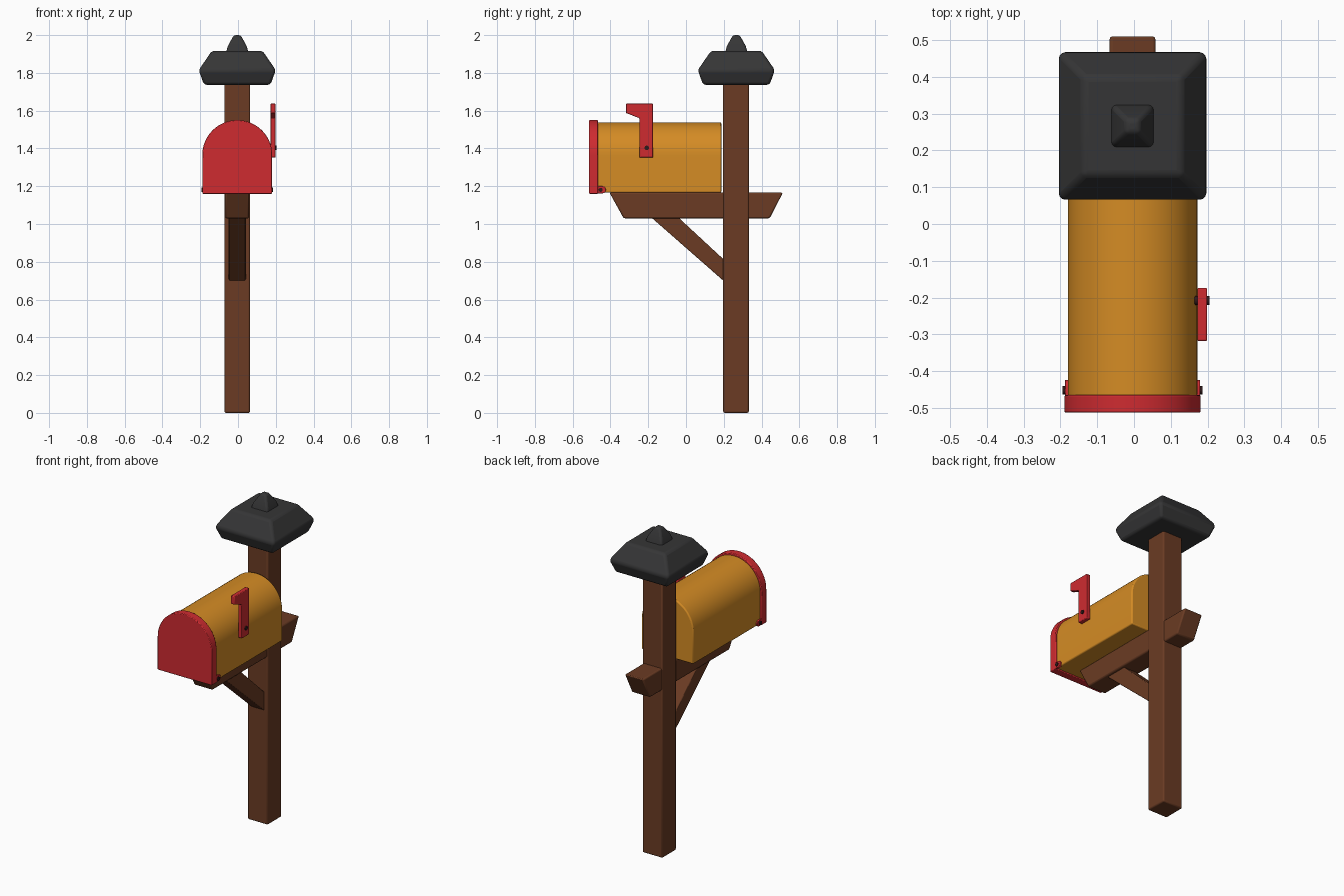
import bpy, bmesh, math
from mathutils import Vector

cube = bpy.data.objects.get("Cube")
if cube:
    bpy.data.objects.remove(cube, do_unlink=True)


def material(name, rgb):
    m = bpy.data.materials.new(name)
    m.use_nodes = True
    m.diffuse_color = (*rgb, 1)
    m.node_tree.nodes["Principled BSDF"].inputs["Base Color"].default_value = (*rgb, 1)
    return m


WOOD = material("brown wood", (0.145, 0.044, 0.017))
AMBER = material("amber paint", (0.66, 0.26, 0.018))
RED = material("red paint", (0.62, 0.024, 0.03))
SLATE = material("dark slate", (0.036, 0.036, 0.037))
DARK = material("dark pin", (0.03, 0.01, 0.01))
CX = -0.004   # centre line of the post and box
PY = 0.2645   # post centre


def finish(name, bm, mat, bevel=0.0, segments=2):
    bmesh.ops.recalc_face_normals(bm, faces=bm.faces)
    mesh = bpy.data.meshes.new(name)
    bm.to_mesh(mesh)
    bm.free()
    mesh.materials.append(mat)
    ob = bpy.data.objects.new(name, mesh)
    bpy.context.collection.objects.link(ob)
    if bevel:
        mod = ob.modifiers.new("soft edges", "BEVEL")
        mod.width = bevel
        mod.segments = segments
        mod.limit_method = "ANGLE"
        mod.angle_limit = math.radians(25)
    bpy.ops.object.select_all(action="DESELECT")
    ob.select_set(True)
    bpy.context.view_layer.objects.active = ob
    bpy.ops.object.shade_smooth_by_angle(angle=math.radians(35))
    return ob


def prism(name, points, depth, mat, bevel=0.0):
    """Extrude a closed outline of 3D points along a vector."""
    bm = bmesh.new()
    face = bm.faces.new([bm.verts.new(p) for p in points])
    new = bmesh.ops.extrude_face_region(bm, geom=[face])["geom"]
    bmesh.ops.translate(bm, vec=Vector(depth),
                        verts=[g for g in new if isinstance(g, bmesh.types.BMVert)])
    return finish(name, bm, mat, bevel)


def side_prism(name, outline, x0, x1, mat, bevel=0.0):
    return prism(name, [(x0, y, z) for y, z in outline], (x1 - x0, 0, 0), mat, bevel)


def arch_prism(name, half, z0, z1, y0, y1, mat, bevel):
    """Flat-bottomed, round-topped solid running front to back."""
    spring = z1 - half
    pts = [(CX - half, y0, z0), (CX + half, y0, z0)]
    for i in range(33):
        a = math.pi * i / 32
        pts.append((CX + half * math.cos(a), y0, spring + half * math.sin(a)))
    return prism(name, pts, (0, y1 - y0, 0), mat, bevel)


def square_stack(name, levels, mat, bevel):
    """Square rings (half width, height) joined from bottom to top."""
    bm = bmesh.new()
    rings = [[bm.verts.new((CX + sx * h, PY + 0.002 + sy * h, z))
              for sx, sy in ((-1, -1), (1, -1), (1, 1), (-1, 1))] for h, z in levels]
    for low, high in zip(rings, rings[1:]):
        for i in range(4):
            j = (i + 1) % 4
            bm.faces.new((low[i], low[j], high[j], high[i]))
    bm.faces.new(rings[0])
    bm.faces.new(rings[-1])
    return finish(name, bm, mat, bevel, 3)


def pin(name, x0, x1, y, z, radius, mat):
    ring = [2 * math.pi * i / 16 for i in range(16)]
    return side_prism(name, [(y + radius * math.cos(a), z + radius * math.sin(a))
                             for a in ring], x0, x1, mat)


# Post and its cap
r = 0.068
side_prism("post", [(PY - r, 0), (PY + r, 0), (PY + r, 1.78), (PY - r, 1.78)],
           CX - r, CX + r, WOOD, 0.008)
square_stack("post_cap", [(0.176, 1.737), (0.204, 1.815), (0.134, 1.917)], SLATE, 0.014)
square_stack("cap_finial", [(0.06, 1.905), (0.05, 1.942), (0.018, 2.0)], SLATE, 0.011)

# Support arm and diagonal brace
side_prism("support_arm", [(-0.405, 1.166), (-0.33, 1.03), (0.443, 1.03), (0.513, 1.166)],
           CX - 0.063, CX + 0.063, WOOD, 0.008)
side_prism("diagonal_brace", [(-0.19, 1.04), (-0.046, 1.04), (0.2, 0.812), (0.2, 0.698)],
           CX - 0.046, CX + 0.046, WOOD, 0.006)

# Mailbox body and front door
arch_prism("box_body", 0.176, 1.166, 1.538, -0.47, 0.187, AMBER, 0.007)
arch_prism("box_door", 0.185, 1.16, 1.55, -0.513, -0.465, RED, 0.004)

# Door hinges, one on each side
for side, label in ((1, "left"), (-1, "right")):
    lug = [(-0.47, 1.162), (-0.47, 1.2)]
    lug += [(-0.443 + 0.019 * math.cos(a), 1.181 + 0.019 * math.sin(a))
            for a in (math.pi / 2 - math.pi * i / 8 for i in range(9))]
    side_prism(label + "_hinge", lug, CX + side * 0.17, CX + side * 0.184, RED, 0.002)
    pin(label + "_hinge_pin", CX + side * 0.17, CX + side * 0.19, -0.452, 1.181, 0.011, DARK)

# Signal flag on the left side
flag = [(-0.246, 1.352), (-0.174, 1.352), (-0.174, 1.637), (-0.318, 1.637),
        (-0.318, 1.588), (-0.246, 1.56)]
side_prism("signal_flag", flag, 0.172, 0.199, RED, 0.004)
pin("flag_pivot", 0.165, 0.205, -0.208, 1.403, 0.012, DARK)
